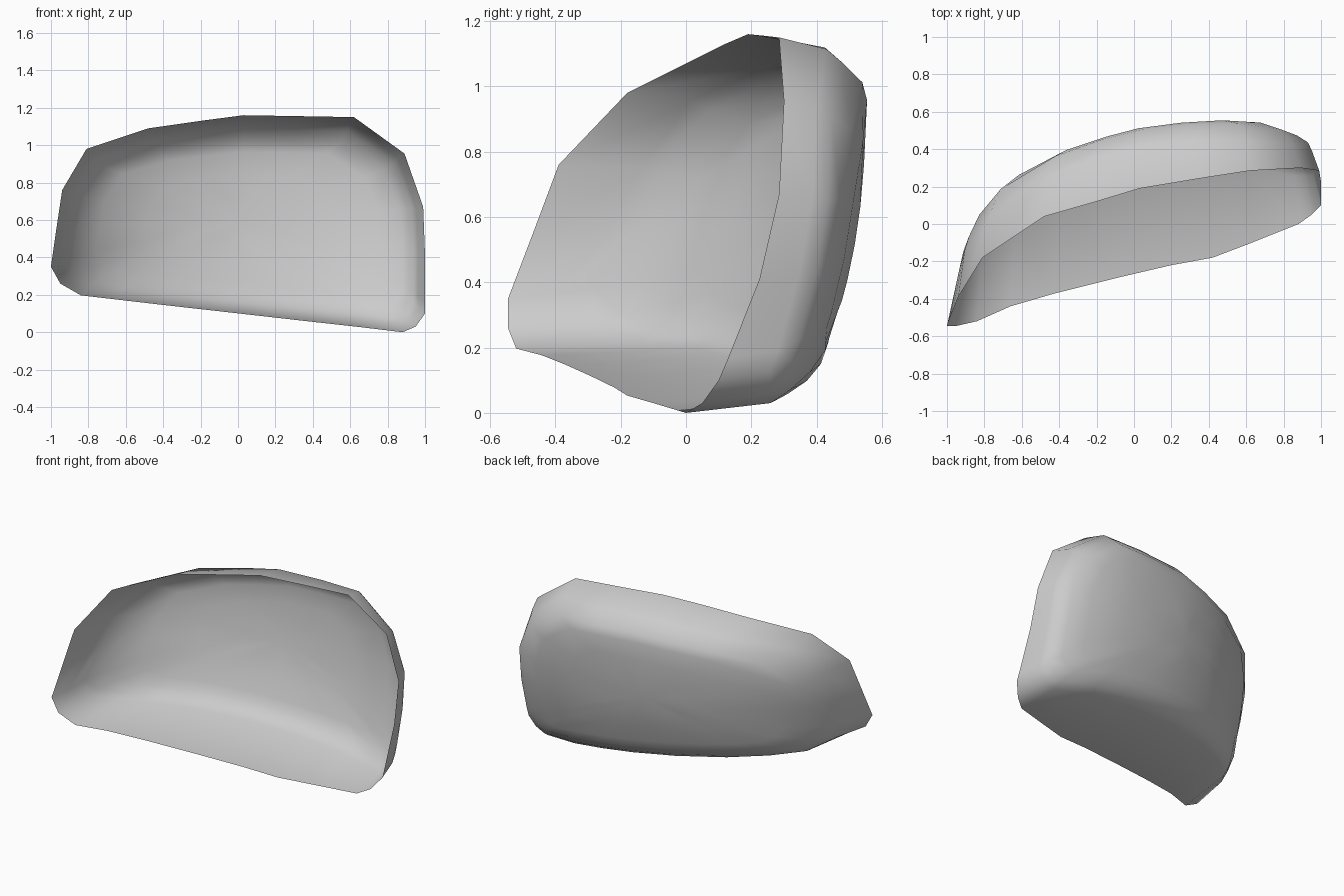
import bpy, bmesh
from mathutils import Vector

if "Cube" in bpy.data.objects:
    bpy.data.objects.remove(bpy.data.objects["Cube"])

# Rim of the open front, clockwise seen from the front
RIM = [(-.84, -.52, .197), (-.95, -.545, .26), (-1, -.545, .35), (-.97, -.465, .56),
       (-.94, -.39, .76), (-.81, -.18, .98), (-.48, .04, 1.09), (-.2, .12, 1.13),
       (.03, .19, 1.16), (.33, .24, 1.155), (.62, .285, 1.15), (.89, .3, .955),
       (.99, .285, .67), (1, .225, .41), (1, .13, .17), (1, .1, .1), (.95, .05, .03),
       (.88, 0, 0), (.63, -.1, .03), (.42, -.18, .053), (.2, -.22, .078),
       (-.1, -.29, .112), (-.42, -.37, .148), (-.66, -.44, .176)]

# Back wall: curve seen from above, and forward lean towards the floor
PLAN = [(-1, -.36), (-.92, -.08), (-.81, .11), (-.7, .22), (-.48, .355), (-.26, .44),
        (0, .51), (.22, .54), (.48, .555), (.7, .545), (.94, .46), (1, .4)]
LEAN = [(0, .19), (.11, .14), (.27, .085), (.42, .045), (.66, .01), (.9, 0)]
CZ = .6


def interp(table, t):
    if t <= table[0][0]:
        return table[0][1]
    for (a, va), (b, vb) in zip(table, table[1:]):
        if t <= b:
            return va + (vb - va) * (t - a) / (b - a)
    return table[-1][1]


def back(x, z):
    return interp(PLAN, x) - interp(LEAN, z - (.1 - .116 * x))


# Each ring: (scale, distance in front of the back wall) for sides, top and floor
RINGS = [((.962, .05), (.935, .12), (.95, .06)),
         ((.94, .018), (.865, .075), (.88, .02)),
         ((.88, 0), (.75, .012), (.79, 0)),
         ((.76, 0), (.65, 0), (.68, 0)),
         ((.5, 0), (.45, 0), (.45, 0)),
         ((.25, 0), (.22, 0), (.22, 0))]

bm = bmesh.new()
loops = [[bm.verts.new(p) for p in RIM]]
for side, top, floor in RINGS:
    ring = []
    for rx, ry, rz in RIM:
        cap = top if rz > CZ else floor
        w = min(max((abs(rx) - .85) / .1, 0), 1)       # 1 on the side walls
        x, z = rx * side[0], CZ + (rz - CZ) * cap[0]
        off = side[1] * w + cap[1] * (1 - w)
        ring.append(bm.verts.new((x, max(back(x, z) - off, ry + .03), z)))
    loops.append(ring)

# Skin between rings, closed in the middle of the back wall
n = len(RIM)
for a, b in zip(loops, loops[1:]):
    for i in range(n):
        j = (i + 1) % n
        bm.faces.new((a[i], a[j], b[j], b[i]))
centre = bm.verts.new((0, back(0, CZ), CZ))
for i in range(n):
    bm.faces.new((loops[-1][i], loops[-1][(i + 1) % n], centre))

# Point the faces outwards
bm.normal_update()
if centre.normal.dot(Vector((0, 1, 0))) < 0:
    bmesh.ops.reverse_faces(bm, faces=bm.faces[:])
for f in bm.faces:
    f.smooth = True

mesh = bpy.data.meshes.new("curved_shell")
bm.to_mesh(mesh)
bm.free()
shell = bpy.data.objects.new("curved_shell", mesh)
bpy.context.collection.objects.link(shell)
